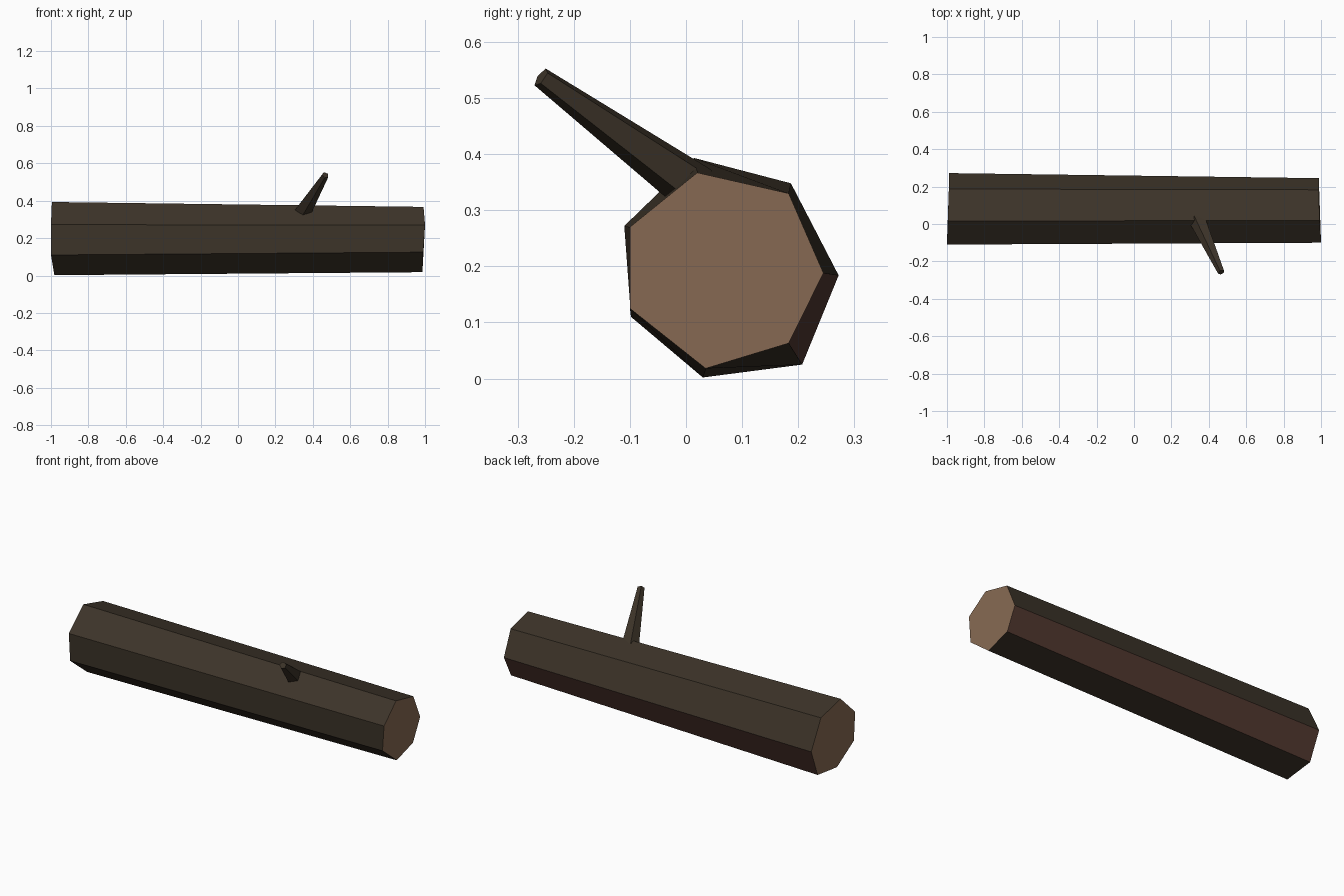
import bpy, bmesh, math
from mathutils import Vector

if "Cube" in bpy.data.objects:
    bpy.data.objects.remove(bpy.data.objects["Cube"])


def material(name, rgb):
    # sRGB 0-255 to linear
    lin = [((c / 255 + 0.055) / 1.055) ** 2.4 for c in rgb]
    m = bpy.data.materials.new(name)
    m.diffuse_color = (*lin, 1)
    m.use_nodes = True
    m.node_tree.nodes["Principled BSDF"].inputs["Base Color"].default_value = m.diffuse_color
    return m


bark = material("dark_bark", (61, 52, 41))
red_bark = material("reddish_bark", (83, 57, 48))
wood = material("cut_wood", (135, 106, 83))


def loft(name, ring_a, ring_b, mats):
    """Join two rings of points with flat sides and cap both ends."""
    bm = bmesh.new()
    a = [bm.verts.new(p) for p in ring_a]
    b = [bm.verts.new(p) for p in ring_b]
    n = len(a)
    for i in range(n):
        j = (i + 1) % n
        bm.faces.new((a[i], a[j], b[j], b[i]))
    bm.faces.new(a)
    bm.faces.new(b)
    bmesh.ops.recalc_face_normals(bm, faces=bm.faces)
    me = bpy.data.meshes.new(name)
    bm.to_mesh(me)
    bm.free()
    for m in mats:
        me.materials.append(m)
    ob = bpy.data.objects.new(name, me)
    bpy.context.collection.objects.link(ob)
    return ob


# Log: uneven seven-sided trunk, slightly tapered towards +x
left = [(-0.995, 0.015, 0.393), (-0.99, 0.187, 0.348), (-0.988, 0.272, 0.184),
        (-0.983, 0.207, 0.025), (-0.982, 0.03, 0.002), (-1.0, -0.098, 0.11),
        (-1.0, -0.11, 0.272)]
right = [(0.992, 0.02, 0.367), (0.988, 0.183, 0.33), (0.988, 0.245, 0.188),
         (0.986, 0.183, 0.063), (0.986, 0.035, 0.018), (0.99, -0.10, 0.125),
         (1.0, -0.10, 0.27)]
log = loft("log", left, right, [bark, wood, red_bark])
for f in log.data.polygons:
    if abs(f.normal.x) > 0.8:
        f.material_index = 1            # sawn ends
    elif f.normal.y > 0.8 and f.normal.z < -0.2:
        f.material_index = 2            # reddish strip low on the back

# Branch stub: five-sided taper rising towards the front
base, tip = Vector((0.34, 0.025, 0.333)), Vector((0.467, -0.258, 0.537))
axis = (tip - base).normalized()
side = axis.cross(Vector((0, 0, 1))).normalized()
if side.x < 0:
    side = -side
up = (Vector((0, 0, 1)) - axis * axis.z).normalized()


def ring(centre, r):
    angles = [math.radians(61 + 72 * i) for i in range(5)]
    return [centre + (up * math.cos(t) + side * math.sin(t)) * r for t in angles]


loft("branch_stub", ring(base, 0.048), ring(tip, 0.019), [bark])
